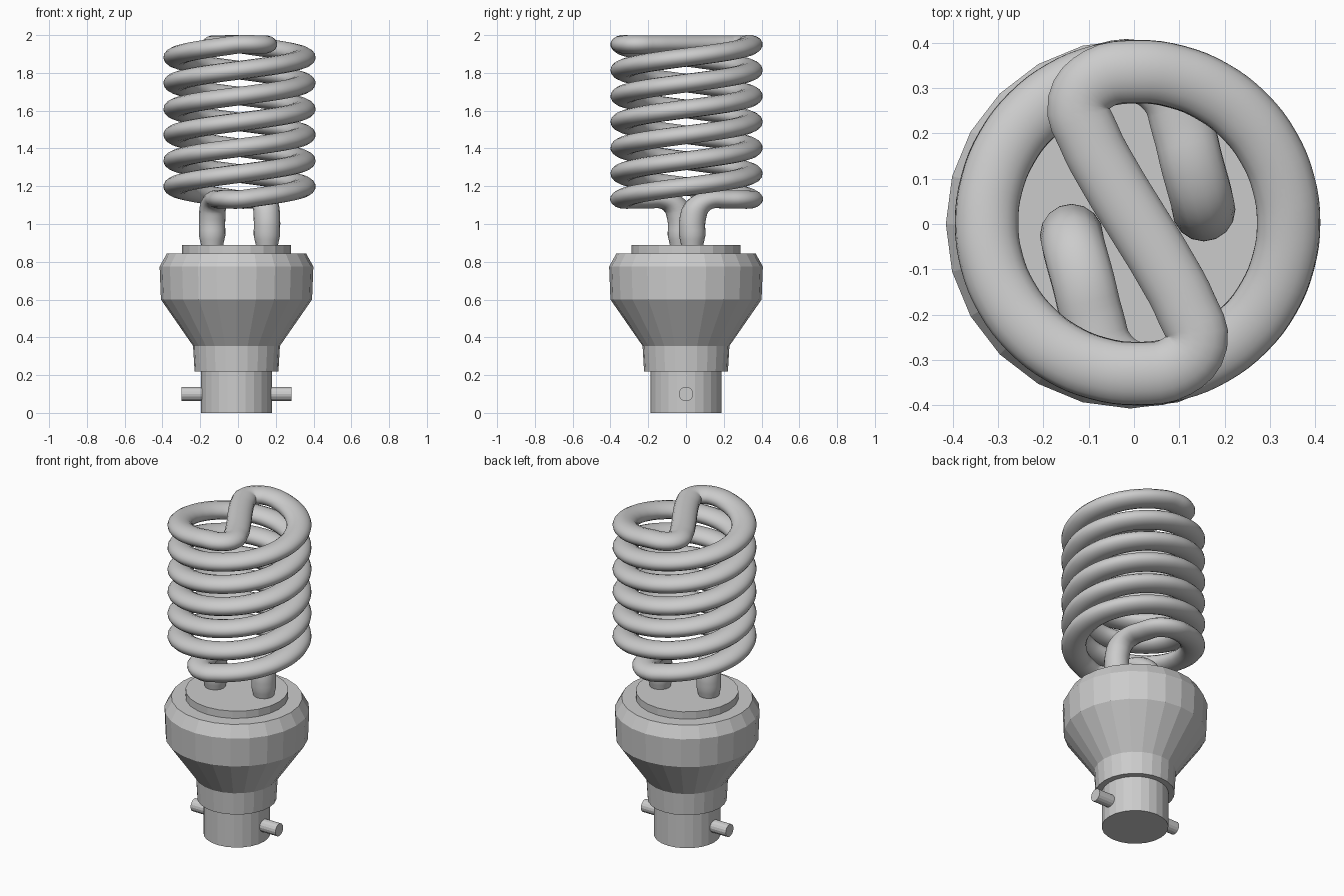
import bpy, bmesh, math
from mathutils import Vector

if "Cube" in bpy.data.objects:
    bpy.data.objects.remove(bpy.data.objects["Cube"])

grey = bpy.data.materials.new("light_grey")
grey.diffuse_color = (0.6, 0.6, 0.6, 1)
grey.use_nodes = True
grey.node_tree.nodes["Principled BSDF"].inputs["Base Color"].default_value = grey.diffuse_color

BASE_X = -0.008          # axis of the base
TUBE_X, TUBE_Y = 0.008, 0.003   # axis of the coil


def lathe(name, profile, sides=24):
    """Closed solid of revolution from (radius, z) points, capped at both ends."""
    bm = bmesh.new()
    rings = [[bm.verts.new((r * math.cos(2 * math.pi * i / sides),
                            r * math.sin(2 * math.pi * i / sides), z))
              for i in range(sides)] for r, z in profile]
    for a, b in zip(rings, rings[1:]):
        for i in range(sides):
            j = (i + 1) % sides
            bm.faces.new((a[i], a[j], b[j], b[i]))
    bm.faces.new(rings[0][::-1])
    bm.faces.new(rings[-1])
    me = bpy.data.meshes.new(name)
    bm.to_mesh(me)
    bm.free()
    ob = bpy.data.objects.new(name, me)
    ob.location.x = BASE_X
    me.materials.append(grey)
    bpy.context.collection.objects.link(ob)
    return ob


# Base: cap, collar, flared housing and mounting plate
lathe("bayonet_cap", [(0.187, 0), (0.187, 0.22)])
lathe("housing", [(0.187, 0.22), (0.222, 0.22), (0.23, 0.355), (0.40, 0.60),
                  (0.407, 0.775), (0.368, 0.845)])
lathe("mounting_plate", [(0.288, 0.84), (0.288, 0.89)])

# Bayonet pins on both sides
for side, name in ((-1, "left_pin"), (1, "right_pin")):
    bpy.ops.mesh.primitive_cylinder_add(
        vertices=16, radius=0.038, depth=0.15,
        location=(BASE_X + side * 0.215, 0, 0.10), rotation=(0, math.pi / 2, 0))
    pin = bpy.context.object
    pin.name = name
    pin.data.materials.append(grey)

# Half of the glass tube: leg, three turns of coil, half of the top bridge
R, Z0, Z1, TURNS, STEPS = 0.333, 1.13, 1.951, 3, 24
half = [(-0.145, -0.03, 0.86), (-0.145, -0.03, 0.94), (-0.145, -0.033, 1.03),
        (-0.138, -0.065, 1.10), (-0.12, -0.13, 1.13), (-0.10, -0.21, 1.13),
        (-0.07, -0.29, 1.13)]
n = TURNS * STEPS
for i in range(n + 1):
    a = -math.pi / 2 + 2 * math.pi * i / STEPS
    half.append((R * math.cos(a), R * math.sin(a), Z0 + (Z1 - Z0) * i / n))
half += [(0.085, -0.318, Z1), (0.13, -0.265, Z1), (0.108, -0.19, Z1), (0.058, -0.095, Z1)]

# The other half is the same path turned 180 degrees
path = half + [(0, 0, Z1)] + [(-x, -y, z) for x, y, z in reversed(half)]

# The tube section is flattened: sweep a circle, then squash in z
SQUASH = 0.7
cu = bpy.data.curves.new("spiral_tube", 'CURVE')
cu.dimensions = '3D'
cu.bevel_depth = 0.07
cu.bevel_resolution = 6
cu.resolution_u = 4
cu.use_fill_caps = True
sp = cu.splines.new('BEZIER')
sp.bezier_points.add(len(path) - 1)
for p, (x, y, z) in zip(sp.bezier_points, path):
    p.co = Vector((x, y, z / SQUASH))
    p.handle_left_type = p.handle_right_type = 'AUTO'
sp.bezier_points[0].radius = sp.bezier_points[-1].radius = 0.75
cu.materials.append(grey)
tube = bpy.data.objects.new("spiral_tube", cu)
tube.scale.z = SQUASH
tube.location = (TUBE_X, TUBE_Y, 0)
bpy.context.collection.objects.link(tube)

bpy.ops.object.select_all(action='DESELECT')
bpy.context.view_layer.objects.active = tube
tube.select_set(True)
bpy.ops.object.convert(target='MESH')
bpy.ops.object.shade_smooth_by_angle(angle=math.radians(40))
